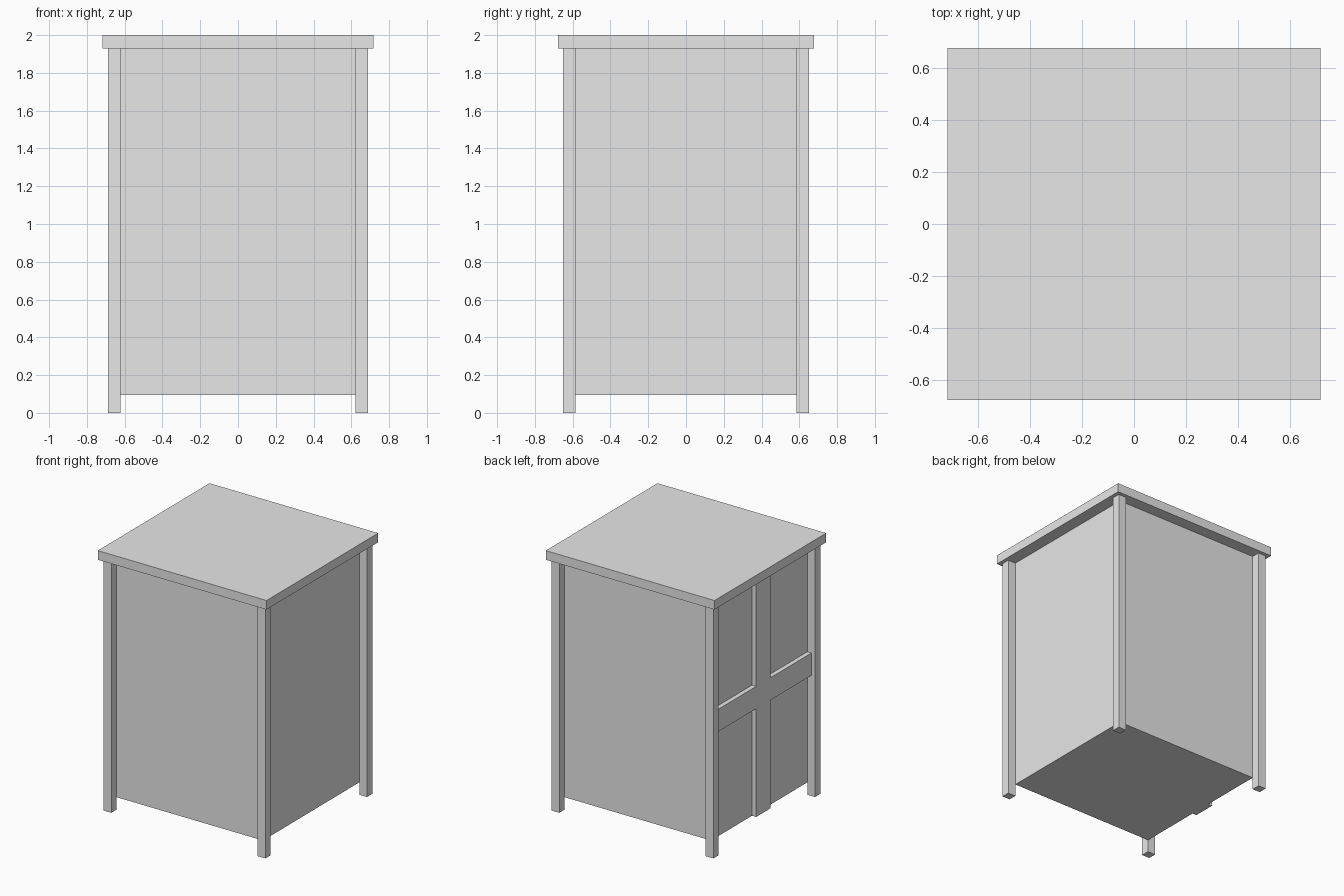
import bpy

cube = bpy.data.objects.get("Cube")
if cube:
    bpy.data.objects.remove(cube, do_unlink=True)

# Single plain grey finish
GREY = (0.8, 0.8, 0.8, 1.0)
grey = bpy.data.materials.new("plain_grey")
grey.use_nodes = True
grey.diffuse_color = GREY
bsdf = next(n for n in grey.node_tree.nodes if n.type == 'BSDF_PRINCIPLED')
bsdf.inputs["Base Color"].default_value = GREY


def box(name, x, y, z):
    """Add a box spanning the given (low, high) range on each axis."""
    spans = (x, y, z)
    bpy.ops.mesh.primitive_cube_add(size=1, location=[(a + b) / 2 for a, b in spans])
    obj = bpy.context.object
    obj.name = name
    obj.scale = [b - a for a, b in spans]
    bpy.ops.object.transform_apply(location=False, rotation=False, scale=True)
    obj.data.materials.append(grey)
    return obj


BODY_X, BODY_Y = 0.622, 0.585      # half sizes of the cabinet body
POST_X, POST_Y = 0.688, 0.65       # outer faces of the corner posts
BOTTOM, TOP = 0.095, 1.93
BAR = 0.086                        # half width of the door bars
BAR_FACE = -0.657

# Cabinet body and overhanging top
box("cabinet_body", (-BODY_X, BODY_X), (-BODY_Y, BODY_Y), (BOTTOM, TOP))
box("top_slab", (-0.717, 0.717), (-0.678, 0.678), (TOP, 2.0))

# Four corner posts that run down to the feet
for side_x, sx in (("left", 1), ("right", -1)):
    for side_y, sy in (("front", -1), ("back", 1)):
        box(f"{side_y}_{side_x}_post",
            sorted((sx * BODY_X, sx * POST_X)),
            sorted((sy * BODY_Y, sy * POST_Y)),
            (0, TOP))

# Cross of raised bars on one side: upright in two lengths, one full rail
middle = (BOTTOM + TOP) / 2
depth = (BAR_FACE, -BODY_X)
box("cross_rail", depth, (-BODY_Y, BODY_Y), (middle - BAR, middle + BAR))
box("lower_upright_bar", depth, (-BAR, BAR), (BOTTOM, middle - BAR))
box("upper_upright_bar", depth, (-BAR, BAR), (middle + BAR, TOP))
